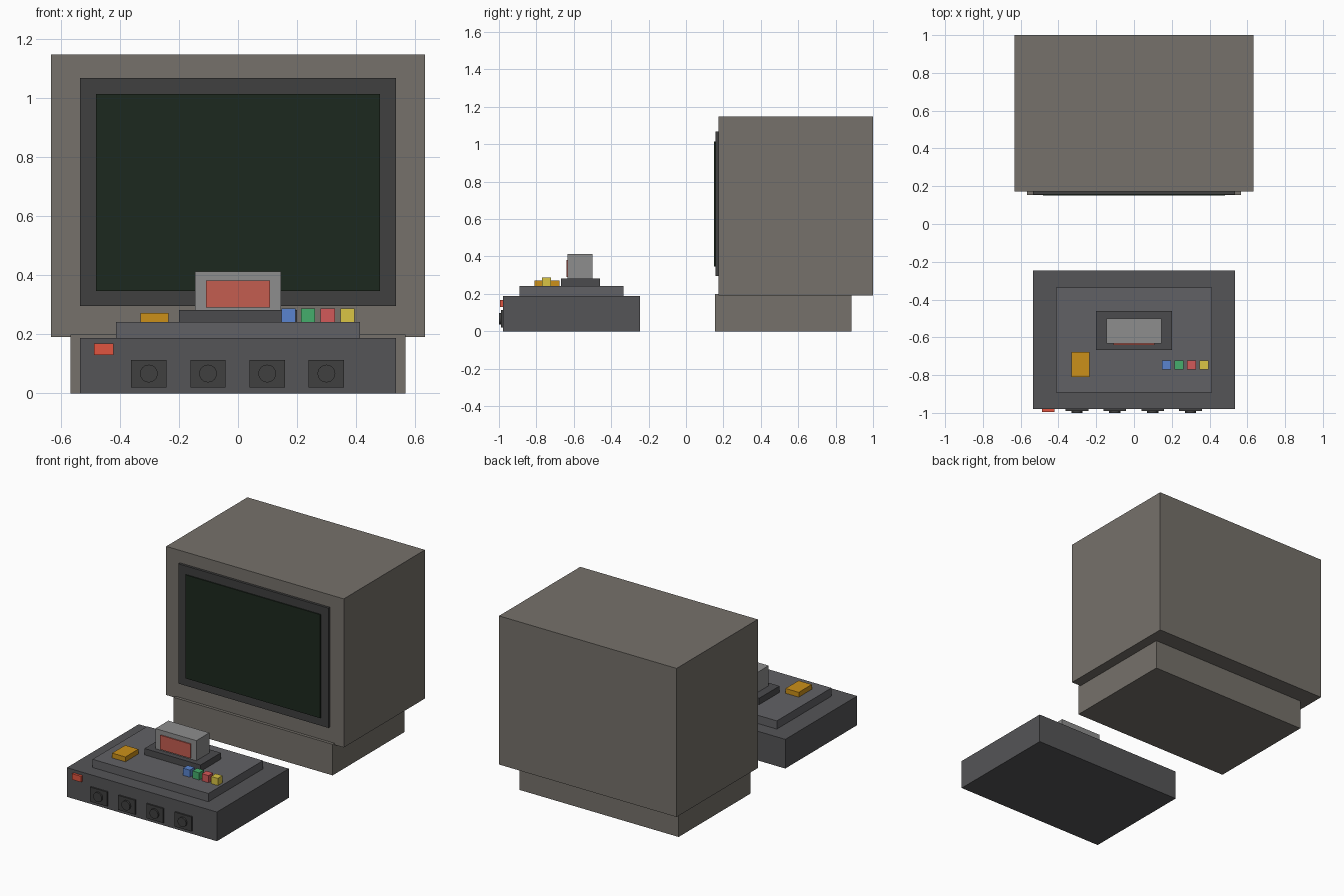
import bpy

if "Cube" in bpy.data.objects:
    bpy.data.objects.remove(bpy.data.objects["Cube"])


def material(name, rgb):
    m = bpy.data.materials.new(name)
    m.diffuse_color = (*rgb, 1)
    m.use_nodes = True
    m.node_tree.nodes["Principled BSDF"].inputs["Base Color"].default_value = m.diffuse_color
    return m


def paint(o, mat):
    if mat:
        o.data.materials.append(mat)


def box(name, x, y, z, mat=None):
    """Axis-aligned box from (min, max) ranges."""
    spans = (x, y, z)
    bpy.ops.mesh.primitive_cube_add(size=1, location=[(a + b) / 2 for a, b in spans])
    o = bpy.context.object
    o.name = name
    o.scale = [b - a for a, b in spans]
    bpy.ops.object.transform_apply(location=False, rotation=False, scale=True)
    paint(o, mat)
    return o


def knob(name, x, y, z, r, mat):
    """Short cylinder facing the front."""
    bpy.ops.mesh.primitive_cylinder_add(vertices=24, radius=r, depth=y[1] - y[0],
                                        location=(x, sum(y) / 2, z), rotation=(1.5707963, 0, 0))
    o = bpy.context.object
    o.name = name
    paint(o, mat)
    bpy.ops.object.shade_smooth_by_angle()


casing = material("casing", (0.18, 0.165, 0.145))
dark = material("dark_plastic", (0.05, 0.05, 0.05))
glass = material("screen_glass", (0.012, 0.022, 0.013))
shell = material("console_shell", (0.09, 0.09, 0.095))
plate = material("console_plate", (0.12, 0.12, 0.13))
slot = material("slot_grey", (0.07, 0.07, 0.075))
grey = material("cartridge_grey", (0.27, 0.27, 0.27))
label_red = material("label_red", (0.55, 0.11, 0.08))
orange = material("orange", (0.6, 0.28, 0.01))
power_red = material("power_red", (0.75, 0.09, 0.05))

# Television
box("tv_body", (-0.633, 0.633), (0.173, 1.0), (0.19, 1.148), casing)
box("tv_base", (-0.567, 0.567), (0.154, 0.885), (0, 0.2), casing)
box("screen_bezel", (-0.535, 0.535), (0.157, 0.19), (0.296, 1.068), dark)
box("screen", (-0.481, 0.481), (0.15, 0.18), (0.347, 1.014), glass)

# Console body
box("console_body", (-0.535, 0.535), (-0.979, -0.247), (0, 0.188), shell)
box("console_top_plate", (-0.413, 0.413), (-0.891, -0.335), (0.18, 0.241), plate)
box("cartridge_slot", (-0.2, 0.2), (-0.667, -0.46), (0.235, 0.282), slot)

# Cartridge with label
box("cartridge", (-0.146, 0.146), (-0.633, -0.5), (0.275, 0.412), grey)
box("cartridge_label", (-0.108, 0.108), (-0.64, -0.62), (0.29, 0.382), label_red)

# Switches on the top
box("orange_switch", (-0.33, -0.236), (-0.81, -0.677), (0.235, 0.272), orange)
colours = {"blue": (0.1, 0.23, 0.62), "green": (0.06, 0.42, 0.15),
           "red": (0.65, 0.1, 0.1), "yellow": (0.7, 0.56, 0.06)}
for i, (name, rgb) in enumerate(colours.items()):
    x = 0.171 + i * 0.0665
    box(name + "_button", (x - 0.024, x + 0.024), (-0.769, -0.722), (0.235, 0.287),
        material(name, rgb))

# Power light and controller ports on the front
box("power_light", (-0.488, -0.422), (-0.995, -0.97), (0.13, 0.168), power_red)
for i in range(4):
    x = -0.302 + i * 0.2005
    box(f"port_plate_{i + 1}", (x - 0.06, x + 0.06), (-0.989, -0.97), (0.02, 0.113), dark)
    knob(f"port_socket_{i + 1}", x, (-1.0, -0.975), 0.067, 0.03, dark)
